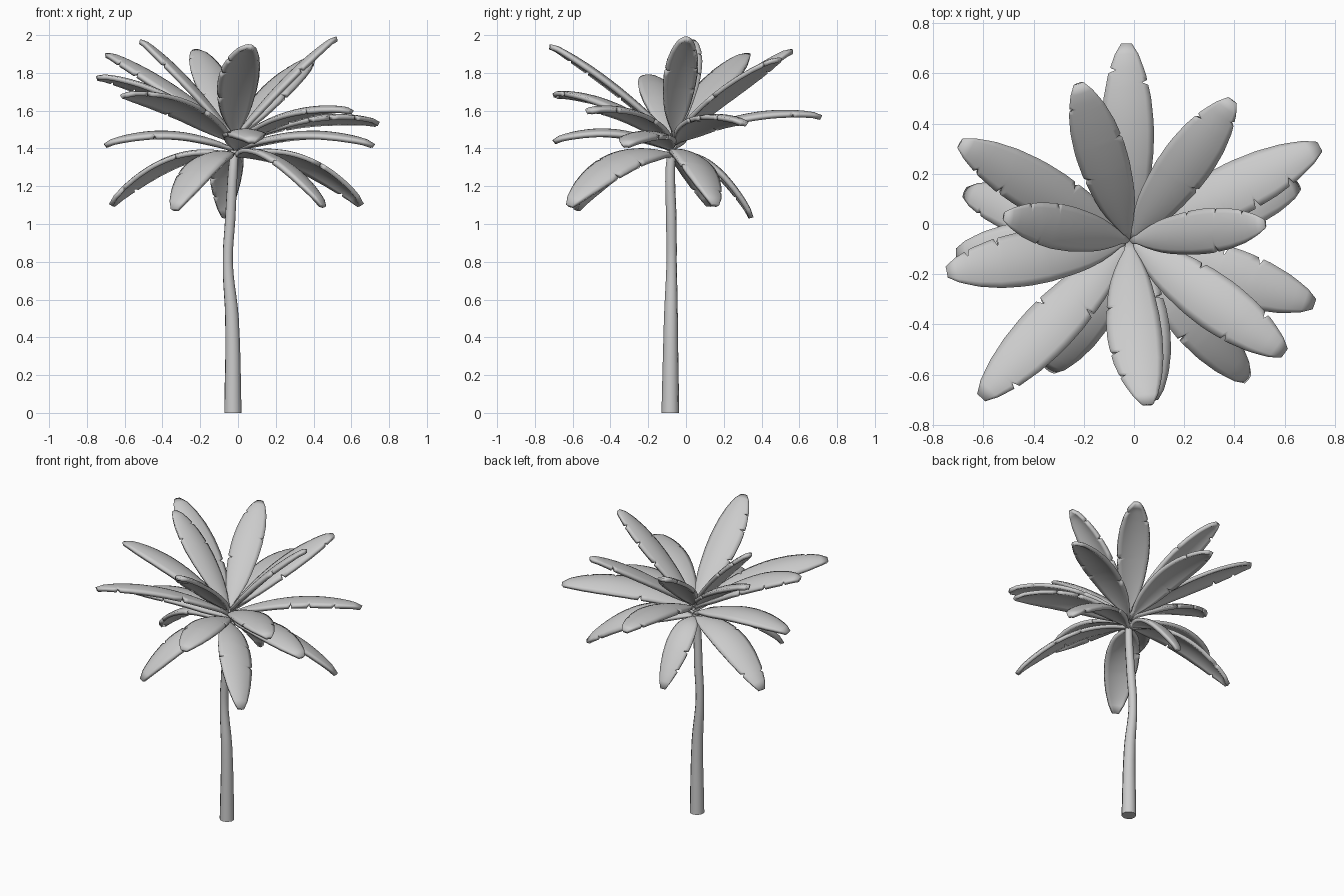
import bpy, bmesh, math, random
from mathutils import Vector

if "Cube" in bpy.data.objects:
    bpy.data.objects.remove(bpy.data.objects["Cube"])

random.seed(11)

# half-width of a leaf along its length
WIDTH = [(0, .012), (.05, .016), (.12, .046), (.2, .072), (.3, .090), (.45, .105),
         (.58, .108), (.72, .098), (.84, .078), (.93, .053), (.98, .034), (1, .020)]


def half_width(t):
    for (a, wa), (b, wb) in zip(WIDTH, WIDTH[1:]):
        if t <= b:
            return wa + (wb - wa) * (t - a) / (b - a)
    return WIDTH[-1][1]


def smooth(obj, angle):
    bpy.ops.object.select_all(action='DESELECT')
    obj.select_set(True)
    bpy.context.view_layer.objects.active = obj
    bpy.ops.object.shade_smooth_by_angle(angle=math.radians(angle))


def leaf(name, base_z, bulge, tip, roll=0, width=1, bend=0):
    """Arched thick blade from the crown to its tip, edges curled down, torn by small notches."""
    base, tip = Vector((-.018, -.066, base_z)), Vector(tip)
    flat = Vector((tip.x - base.x, tip.y - base.y, 0)).normalized()
    level = Vector((-flat.y, flat.x, 0))
    mid = (base + tip) / 2 + Vector((0, 0, 2 * bulge)) + level * 2 * bend
    rows = {i / 18: (1, 1) for i in range(19)}
    # tears: one narrowed row between two full ones, on one side only
    for s in (0, 1):
        for c in (.42, .64, .84):
            if random.random() < .55:
                t = c + random.uniform(-.06, .06)
                depth = random.uniform(.6, .78)
                for k in [k for k in rows if abs(k - t) < .022]:
                    del rows[k]
                rows[t - .013] = rows[t + .013] = (1, 1)
                rows[t] = (depth, 1) if s else (1, depth)
    bm = bmesh.new()
    prev = None
    for t in sorted(rows):
        p = base * (1 - t) ** 2 + mid * 2 * t * (1 - t) + tip * t * t
        tangent = ((mid - base) * (1 - t) + (tip - mid) * t).normalized()
        up = tangent.cross(level).normalized()
        a = math.radians(roll)
        side = level * math.cos(a) + up * math.sin(a)
        up = tangent.cross(side).normalized()
        w = half_width(t) * width
        line = []
        for j in range(-4, 5):
            u = j / 4 * (rows[t][0] if j < 0 else rows[t][1])
            drop = .22 * w * u * u + .010 * max(0, (t - .92) / .08) ** 2
            line.append(bm.verts.new(p + side * (w * u) - up * drop))
        if prev:
            for j in range(8):
                bm.faces.new((prev[j], line[j], line[j + 1], prev[j + 1]))
        prev = line
    bmesh.ops.recalc_face_normals(bm, faces=bm.faces)
    if sum(f.normal.z for f in bm.faces) < 0:
        bmesh.ops.reverse_faces(bm, faces=bm.faces)
    mesh = bpy.data.meshes.new(name)
    bm.to_mesh(mesh)
    bm.free()
    obj = bpy.data.objects.new(name, mesh)
    bpy.context.collection.objects.link(obj)
    smooth(obj, 40)
    solid = obj.modifiers.new("thickness", 'SOLIDIFY')
    solid.thickness = .024
    solid.offset = -.5


# trunk: slightly bent tapering tube (x, y, z, radius)
path = [(-.027, -.083, 0, .047), (-.032, -.080, .5, .037), (-.054, -.076, .8, .027),
        (-.041, -.078, 1.03, .028), (-.027, -.083, 1.28, .026), (-.018, -.075, 1.39, .022)]
curve = bpy.data.curves.new("trunk", 'CURVE')
curve.dimensions = '3D'
curve.bevel_depth = 1
curve.bevel_resolution = 3
curve.use_fill_caps = True
curve.resolution_u = 5
spline = curve.splines.new('BEZIER')
spline.bezier_points.add(len(path) - 1)
for point, (x, y, z, r) in zip(spline.bezier_points, path):
    point.co, point.radius = (x, y, z), r
    point.handle_left_type = point.handle_right_type = 'AUTO'
trunk = bpy.data.objects.new("trunk", curve)
bpy.context.collection.objects.link(trunk)
trunk.select_set(True)
bpy.context.view_layer.objects.active = trunk
bpy.ops.object.convert(target='MESH')
trunk = bpy.context.object
low = min(v.co.z for v in trunk.data.vertices)
for v in trunk.data.vertices:
    v.co.z = 0 if v.co.z < low + .02 else v.co.z
smooth(trunk, 50)

# leaves in tiers: base height, bulge above the chord, then (tip, roll, width, sideways bend)
tiers = {
    "upright_leaf": (1.455, .047, [
        ((.515, 0, 1.995), 0, .82), ((-.51, .03, 1.98), 0, .83), ((-.22, .555, 1.93), 0, .92),
        ((.39, .49, 1.885), 0, .95), ((-.69, .32, 1.91), 0, .95),
        ((.055, -.715, 1.955), 0, 1, -.022)]),
    "rising_leaf": (1.43, .075, [
        ((-.745, -.19, 1.79), 8), ((-.61, -.69, 1.695), 12), ((.6, -.515, 1.61), 0),
        ((-.03, .72, 1.58), 0, .95), ((.74, .31, 1.545), -10)]),
    "level_leaf": (1.395, .075, [
        ((-.71, -.12, 1.43), 0), ((.075, -.705, 1.45), 0), ((.72, -.32, 1.43), 0)]),
    "drooping_leaf": (1.365, .115, [
        ((-.68, .13, 1.11), 8), ((-.34, -.59, 1.085), 0), ((.46, -.62, 1.105), -18),
        ((.66, .16, 1.11), -14), ((-.07, .36, 1.04), 0, .8, .015)]),
}
for name, (base_z, bulge, leaves) in tiers.items():
    for i, shape in enumerate(leaves):
        leaf(f"{name}_{i + 1}", base_z, bulge, *shape)
